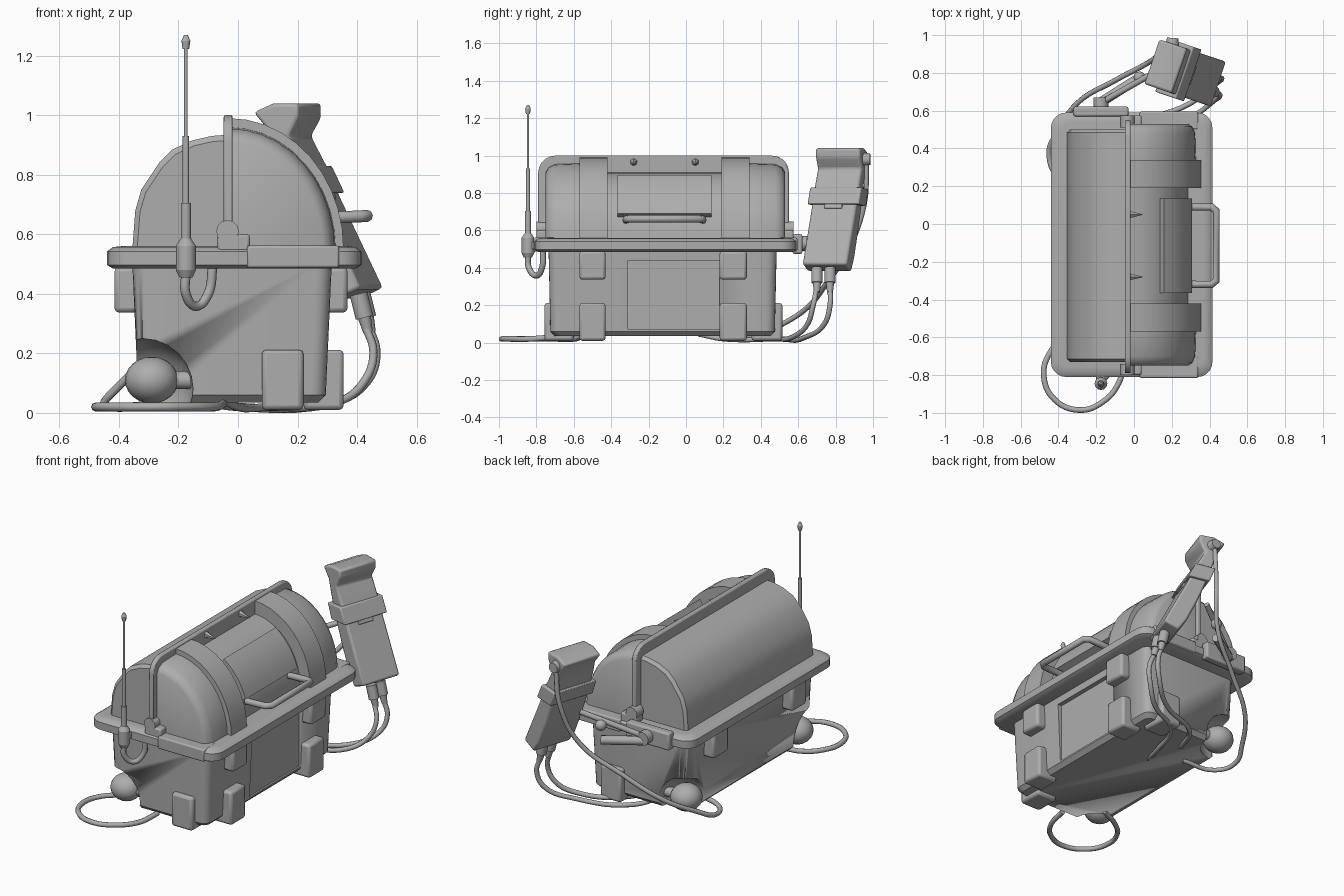
import bpy, bmesh, math
from mathutils import Vector, Matrix

if "Cube" in bpy.data.objects:
    bpy.data.objects.remove(bpy.data.objects["Cube"])

grey = bpy.data.materials.new("plain_grey")
grey.diffuse_color = (0.42, 0.42, 0.42, 1)
grey.use_nodes = True
grey.node_tree.nodes["Principled BSDF"].inputs["Base Color"].default_value = grey.diffuse_color


def finish(name, bm, angle=35, bevel=0, segments=2):
    bmesh.ops.recalc_face_normals(bm, faces=bm.faces)
    me = bpy.data.meshes.new(name)
    bm.to_mesh(me)
    bm.free()
    ob = bpy.data.objects.new(name, me)
    bpy.context.collection.objects.link(ob)
    me.materials.append(grey)
    if bevel:
        m = ob.modifiers.new("bevel", 'BEVEL')
        m.width, m.segments, m.limit_method = bevel, segments, 'ANGLE'
    bpy.ops.object.select_all(action='DESELECT')
    ob.select_set(True)
    bpy.context.view_layer.objects.active = ob
    bpy.ops.object.shade_smooth_by_angle(angle=math.radians(angle))
    return ob


def loft(name, rings, **kw):
    """Closed solid through rings of equal point count."""
    bm = bmesh.new()
    vs = [[bm.verts.new(p) for p in r] for r in rings]
    n = len(rings[0])
    for a, b in zip(vs, vs[1:]):
        for i in range(n):
            j = (i + 1) % n
            bm.faces.new((a[i], a[j], b[j], b[i]))
    bm.faces.new(vs[0])
    bm.faces.new(vs[-1])
    return finish(name, bm, **kw)


def box(name, x, y, z, bevel=0.015, segments=2):
    ring = lambda h: [(x[0], y[0], h), (x[1], y[0], h), (x[1], y[1], h), (x[0], y[1], h)]
    return loft(name, [ring(z[0]), ring(z[1])], bevel=bevel, segments=segments)


def rounded(x, y, z, r, n=5):
    """Rounded rectangle ring at height z."""
    pts = []
    for k, (cx, cy) in enumerate(((x[1]-r, y[1]-r), (x[0]+r, y[1]-r), (x[0]+r, y[0]+r), (x[1]-r, y[0]+r))):
        for i in range(n + 1):
            a = math.pi / 2 * (k + i / n)
            pts.append((cx + r*math.cos(a), cy + r*math.sin(a), z))
    return pts


def ball(name, c, r, scale=(1, 1, 1)):
    bm = bmesh.new()
    bmesh.ops.create_uvsphere(bm, u_segments=20, v_segments=12, radius=r,
                              matrix=Matrix.Translation(c) @ Matrix.Diagonal((*scale, 1)))
    return finish(name, bm, 60)


def rod(name, a, b, r, r2=None, n=12):
    a, b = Vector(a), Vector(b)
    bm = bmesh.new()
    m = Matrix.Translation((a+b)/2) @ (b-a).to_track_quat('Z', 'Y').to_matrix().to_4x4()
    bmesh.ops.create_cone(bm, cap_ends=True, segments=n, radius1=r, radius2=r if r2 is None else r2,
                          depth=(b-a).length, matrix=m)
    return finish(name, bm)


def tube(name, pts, r, smooth=True):
    cu = bpy.data.curves.new(name, 'CURVE')
    cu.dimensions, cu.bevel_depth, cu.bevel_resolution = '3D', r, 2
    cu.use_fill_caps, cu.resolution_u = True, 6
    sp = cu.splines.new('BEZIER' if smooth else 'POLY')
    if smooth:
        sp.bezier_points.add(len(pts) - 1)
        for p, co in zip(sp.bezier_points, pts):
            p.co = co
            p.handle_left_type = p.handle_right_type = 'AUTO'
    else:
        sp.points.add(len(pts) - 1)
        for p, co in zip(sp.points, pts):
            p.co = (*co, 1)
    ob = bpy.data.objects.new(name, cu)
    cu.materials.append(grey)
    bpy.context.collection.objects.link(ob)


def cut(target, cutter):
    cutter.hide_render = True
    cutter.hide_set(True)
    m = target.modifiers.new("cut", 'BOOLEAN')
    m.operation, m.object, m.solver = 'DIFFERENCE', cutter, 'EXACT'
    target.modifiers.move(len(target.modifiers) - 1, 0)


# Lower case: tapered tub with wheel arches and a shallow side panel
case = loft("lower_case", [rounded((-.31, .27), (-.70, .45), .035, .04),
                           rounded((-.335, .295), (-.725, .475), .06, .05),
                           rounded((-.355, .315), (-.735, .485), .50, .05)])
for k, y in enumerate((-.72, .47)):
    cut(case, ball(f"arch_cutter_{k}", (-.32, y, .08), .17))
cut(case, box("panel_cutter", (.285, .4), (-.31, .18), (.07, .44), 0))

# Rim flange around the case
R = [((-.42, .395), (-.79, .57), .485, .07), ((-.44, .415), (-.81, .59), .497, .08),
     ((-.44, .415), (-.81, .59), .542, .08), ((-.42, .395), (-.79, .57), .557, .07),
     ((-.39, .37), (-.76, .54), .56, .06)]
loft("rim_flange", [rounded(*r) for r in R], angle=50)
box("rim_front_lid", (.03, .34), (-.815, -.7), (.487, .562), .008)
box("rim_back_lid", (.03, .34), (.5, .595), (.487, .562), .008)

# Left lid: half barrel
LEFT = [(-.03, .935), (-.09, .93), (-.155, .915), (-.22, .885), (-.265, .84),
        (-.325, .75), (-.345, .68), (-.355, .55), (-.03, .55)]


def left_ring(y, s):
    return [(-.03 + (x+.03)*s, y, .55 + (z-.55)*s) for x, z in LEFT]


loft("left_lid", [left_ring(y, s) for y, s in ((-.73, .95), (-.715, 1), (.485, 1), (.5, .95))])

# Central ridge: thin upright plate with rounded top corners
ridge = [(-.79, .54)]
for cy, a0 in ((-.70, 180), (.46, 90)):
    ridge += [(cy + .09*math.cos(math.radians(a0 - t)), .91 + .09*math.sin(math.radians(a0 - t)))
              for t in range(0, 91, 18)]
ridge += [(.55, .54)]
loft("centre_ridge", [[(x, y, z) for y, z in ridge] for x in (-.048, -.018)], bevel=.006)
for k, (y0, y1) in enumerate(((-.80, -.74), (.51, .575))):
    box(f"ridge_foot_{k}", (-.07, .04), (y0, y1), (.54, .6), .01)
    rod(f"hinge_knob_{k}", (-.035, y0, .61), (-.035, y1, .61), .038)


# Right lid: quarter barrel with two raised bands and a recessed middle
def arc(y, s, t0=0, t1=90, n=10):
    out = []
    for i in range(n + 1):
        t = math.radians(t0 + (t1 - t0) * i / n)
        out.append((-.03 + .385*s*math.cos(t), y, .55 + .44*s*math.sin(t)))
    return out


SEC = [(-.75, .82), (-.735, .88), (-.70, .92), (-.57, .93), (-.57, 1), (-.42, 1), (-.42, .82), (.19, .82),
       (.19, 1), (.34, 1), (.34, .93), (.48, .92), (.515, .88), (.53, .82)]
loft("right_lid", [arc(y, s) + [(-.03, y, .55)] for y, s in SEC])

# Curved plate and carrying handle in the recess
loft("curved_plate", [arc(y, .93, 20, 58, 6) + arc(y, .78, 20, 58, 6)[::-1] for y in (-.365, .135)])
tube("carry_handle", [(.28, -.32, .655), (.41, -.32, .66), (.435, -.30, .662), (.435, .07, .662),
                      (.41, .09, .66), (.28, .09, .655)], .02, False)
for k, y in enumerate((-.28, .05)):
    rod(f"stop_peg_{k}", (-.02, y, .965), (.045, y, .955), .02, .002, 6)

# Corner feet and latch blocks
for k, (y0, y1) in enumerate(((-.57, -.43), (.18, .325))):
    box(f"side_foot_{k}", (.22, .355), (y0, y1), (.01, .212))
    box(f"right_latch_{k}", (.29, .368), (y0, y1), (.337, .49))
    box(f"left_latch_{k}", (-.415, -.33), (y0, y1), (.337, .49))
for k, (y0, y1) in enumerate(((-.757, -.6), (.35, .515))):
    box(f"end_foot_{k}", (.08, .22), (y0, y1), (.01, .212))
for k, y in enumerate((-.655, .41)):
    ball(f"ball_wheel_{k}", (-.29, y, .11), .09, (1, 1, .87))
    rod(f"wheel_axle_{k}", (-.29, y, .11), (-.1, y, .11), .03)

# Aerial in stacked sections
A = (-.175, -.845)
for name, z0, z1, r, r2 in (("clamp_taper", .455, .48, .022, .034), ("clamp", .48, .56, .034, .034),
                            ("clamp_top", .56, .585, .034, .018), ("sleeve", .58, .705, .017, .017),
                            ("lower_rod", .70, .93, .011, .011), ("upper_rod", .92, 1.23, .006, .006),
                            ("tip", 1.222, 1.25, .011, .015), ("tip_cap", 1.25, 1.27, .015, .006)):
    rod("aerial_" + name, (*A, z0), (*A, z1), r, r2)
box("aerial_mount", (-.2, -.15), (-.845, -.78), (.5, .54), .005)
tube("aerial_lead", [(*A, .47), (-.175, -.84, .40), (-.14, -.80, .358), (-.10, -.77, .40), (-.085, -.765, .49)], .016)

# Rear bracket and arms holding the handset
box("rear_bracket", (-.32, -.03), (.57, .622), (.475, .58), .01)
rod("bracket_knob", (-.175, .61, .53), (-.175, .67, .53), .04)
rod("lower_arm", (-.175, .645, .51), (.03, .775, .51), .026)
rod("upper_arm", (-.16, .65, .54), (.14, .82, .67), .016)
ball("arm_joint", (.03, .775, .60), .032)

# Handset: side profile swept across its width
HAND = [(-.19, 1.01), (-.12, 1.04), (-.03, 1.04), (-.03, .99), (-.065, .93), (-.01, .83), (.04, .72),
        (.10, .60), (.19, .42), (.10, .38), (.05, .45), (-.02, .60), (-.08, .75), (-.12, .87), (-.14, .95)]
H0, U, S = Vector((.27, .80, 0)), Vector((.32, .947, 0)), Vector((.947, -.32, 0))


def hand(s, w, z):
    return H0 + S*s + U*w + Vector((0, 0, z))


loft("handset", [[hand(s*k, w, z) for s, z in HAND] for w, k in ((-.125, 1), (.125, 1))], bevel=.012)
GRIP = [(-.12, .82), (.0, .83), (.045, .74), (-.085, .73)]
loft("handset_grip", [[hand(s, w, z) for s, z in GRIP] for w in (-.145, .145)], bevel=.006)
loft("handset_key", [[hand(s, w, z) for s, z in ((-.02, .82), (.01, .81), (.05, .72), (.02, .71))]
                     for w in (-.05, .05)], bevel=.005)
rod("handset_knob", (.20, .92, .98), (.205, .985, .98), .04, .03)

# Cables from the handset and the loop on the floor
C1 = [(.425, .70, .30), (.455, .68, .20), (.42, .65, .10), (.33, .58, .035), (.1, .45, .02), (0, .2, .02), (-.05, .07, .045)]
C2 = [(.435, .77, .30), (.465, .77, .20), (.43, .74, .10), (.3, .64, .03), (0, .5, .02), (-.1, .3, .04)]
for k, c in enumerate((C1, C2)):
    tube(f"handset_cable_{k}", c, .014)
    x, y, z = c[0]
    rod(f"cable_plug_{k}", (x - .02, y, .40), (x, y, .32), .03)
    rod(f"cable_collar_{k}", (x, y, .32), (x + .012, y, .27), .022, .016)
tube("knob_cable", [(.2, .965, .96), (.18, .955, .75), (.1, .87, .50), (-.1, .76, .33), (-.3, .64, .18),
                    (-.41, .48, .08), (-.45, .38, .03), (-.4, .25, .018), (-.2, .2, .03)], .014)
tube("floor_loop", [(-.05, -.70, .03), (-.08, -.84, .02), (-.17, -.945, .02), (-.29, -.985, .02), (-.42, -.93, .02),
                    (-.477, -.81, .02), (-.45, -.69, .02), (-.36, -.6, .02), (-.24, -.55, .035)], .015)
